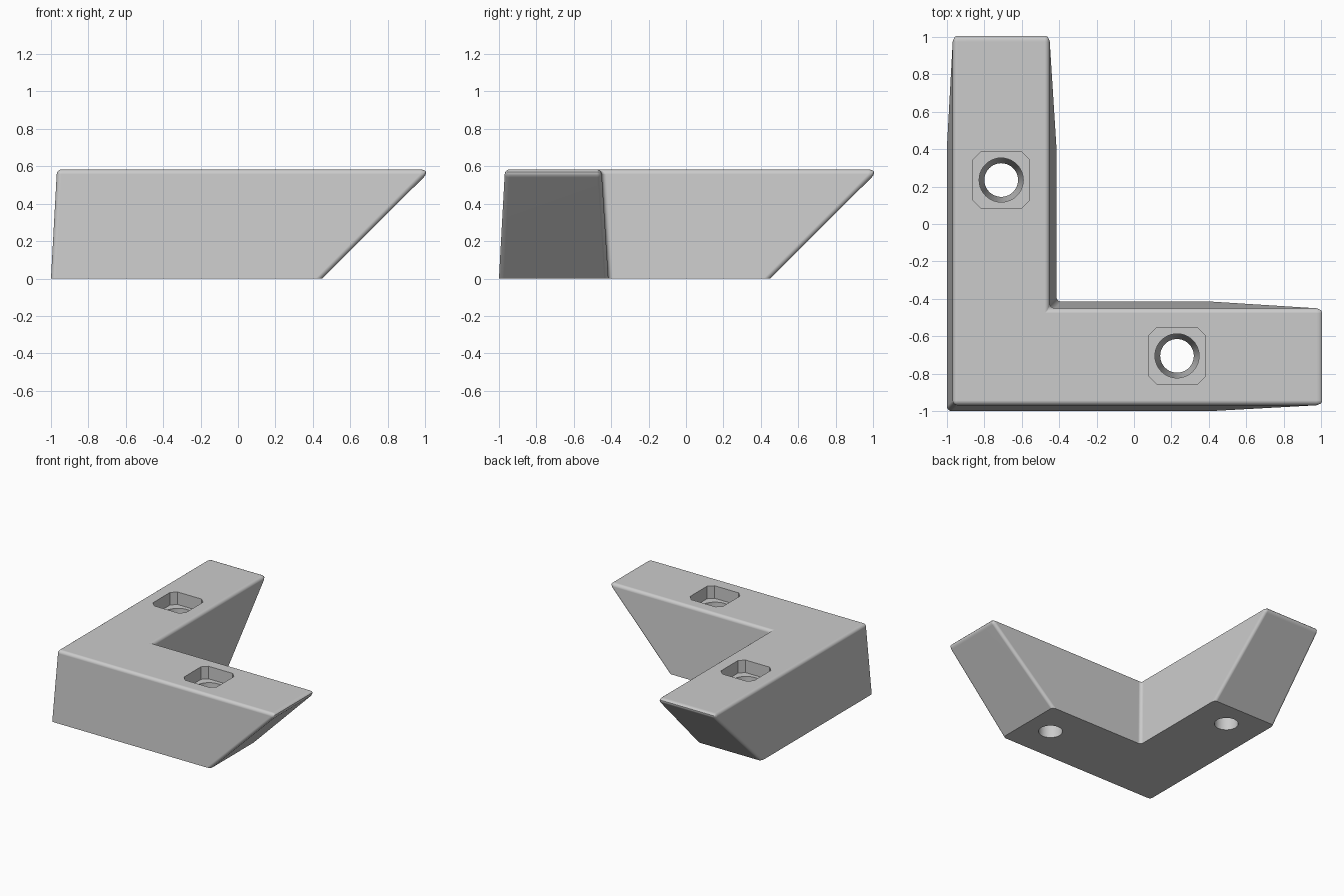
import bpy, bmesh, math

cube = bpy.data.objects.get("Cube")
if cube:
    bpy.data.objects.remove(cube, do_unlink=True)

HEIGHT = 0.583
BEVEL = 0.025      # rounding on ordinary edges
TIP_BEVEL = 0.06   # setback on the sharp upper tips

grey = bpy.data.materials.new("grey_plastic")
grey.use_nodes = True
grey.diffuse_color = (0.6, 0.6, 0.6, 1)
grey.node_tree.nodes["Principled BSDF"].inputs["Base Color"].default_value = (0.6, 0.6, 0.6, 1)


def loft(name, rings):
    """Closed solid through rings of equal point count, listed bottom to top."""
    bm = bmesh.new()
    loops = [[bm.verts.new(p) for p in ring] for ring in rings]
    n = len(loops[0])
    for low, high in zip(loops, loops[1:]):
        for i in range(n):
            j = (i + 1) % n
            bm.faces.new((low[i], low[j], high[j], high[i]))
    bm.faces.new(loops[0][::-1])
    bm.faces.new(loops[-1])
    bmesh.ops.recalc_face_normals(bm, faces=bm.faces)
    mesh = bpy.data.meshes.new(name)
    bm.to_mesh(mesh)
    bm.free()
    mesh.materials.append(grey)
    obj = bpy.data.objects.new(name, mesh)
    bpy.context.collection.objects.link(obj)
    return obj


def l_outline(outer, inner, tip, z):
    return [(outer, outer, z), (tip, outer, z), (tip, inner, z),
            (inner, inner, z), (inner, tip, z), (outer, tip, z)]


def circle(cx, cy, r, z, n=40):
    return [(cx + r * math.cos(math.tau * i / n), cy + r * math.sin(math.tau * i / n), z)
            for i in range(n)]


def clipped_square(cx, cy, half, clip, z):
    a, b = half, half - clip
    return [(cx + x, cy + y, z) for x, y in
            ((a, -b), (a, b), (b, a), (-b, a), (-a, b), (-a, -b), (-b, -a), (b, -a))]


def apply(obj, modifier):
    bpy.ops.object.select_all(action='DESELECT')
    obj.select_set(True)
    bpy.context.view_layer.objects.active = obj
    bpy.ops.object.modifier_apply(modifier=modifier.name)


# L-shaped body with drafted sides and undercut arm ends
body = loft("corner_bracket", [l_outline(-1, -0.415, 0.45, 0),
                               l_outline(-0.968, -0.452, 1.035, HEIGHT)])

# Round every edge except those on the base
weights = body.data.attributes.new("bevel_weight_edge", 'FLOAT', 'EDGE')
for edge in body.data.edges:
    a, b = (body.data.vertices[i].co for i in edge.vertices)
    if max(a.z, b.z) < 0.01:
        weight = 0
    elif min(a.x, b.x) > 1 or min(a.y, b.y) > 1:
        weight = 1
    else:
        weight = BEVEL / TIP_BEVEL
    weights.data[edge.index].value = weight
bevel = body.modifiers.new("rounding", 'BEVEL')
bevel.limit_method = 'WEIGHT'
bevel.width = TIP_BEVEL
bevel.segments = 6
bevel.use_clamp_overlap = False
apply(body, bevel)

# Screw holes: clipped square pocket above a tapered bore
for cx, cy in ((-0.71, 0.235), (0.23, -0.705)):
    cutters = [
        loft("pocket_cutter", [clipped_square(cx, cy, 0.15, 0.04, z) for z in (0.48, 0.7)]),
        loft("bore_cutter", [circle(cx, cy, r, z) for r, z in
                             ((0.09, -0.1), (0.09, 0.06), (0.118, 0.42), (0.118, 0.53))]),
    ]
    for cutter in cutters:
        cutter.hide_render = True
        cut = body.modifiers.new("cut", 'BOOLEAN')
        cut.operation = 'DIFFERENCE'
        cut.solver = 'EXACT'
        cut.object = cutter
        apply(body, cut)
        bpy.data.objects.remove(cutter, do_unlink=True)

# Smooth the roundings while keeping the flats flat
bpy.ops.object.select_all(action='DESELECT')
body.select_set(True)
bpy.context.view_layer.objects.active = body
bpy.ops.object.shade_smooth_by_angle(angle=math.radians(30))
normals = body.modifiers.new("flat_normals", 'WEIGHTED_NORMAL')
normals.keep_sharp = True
